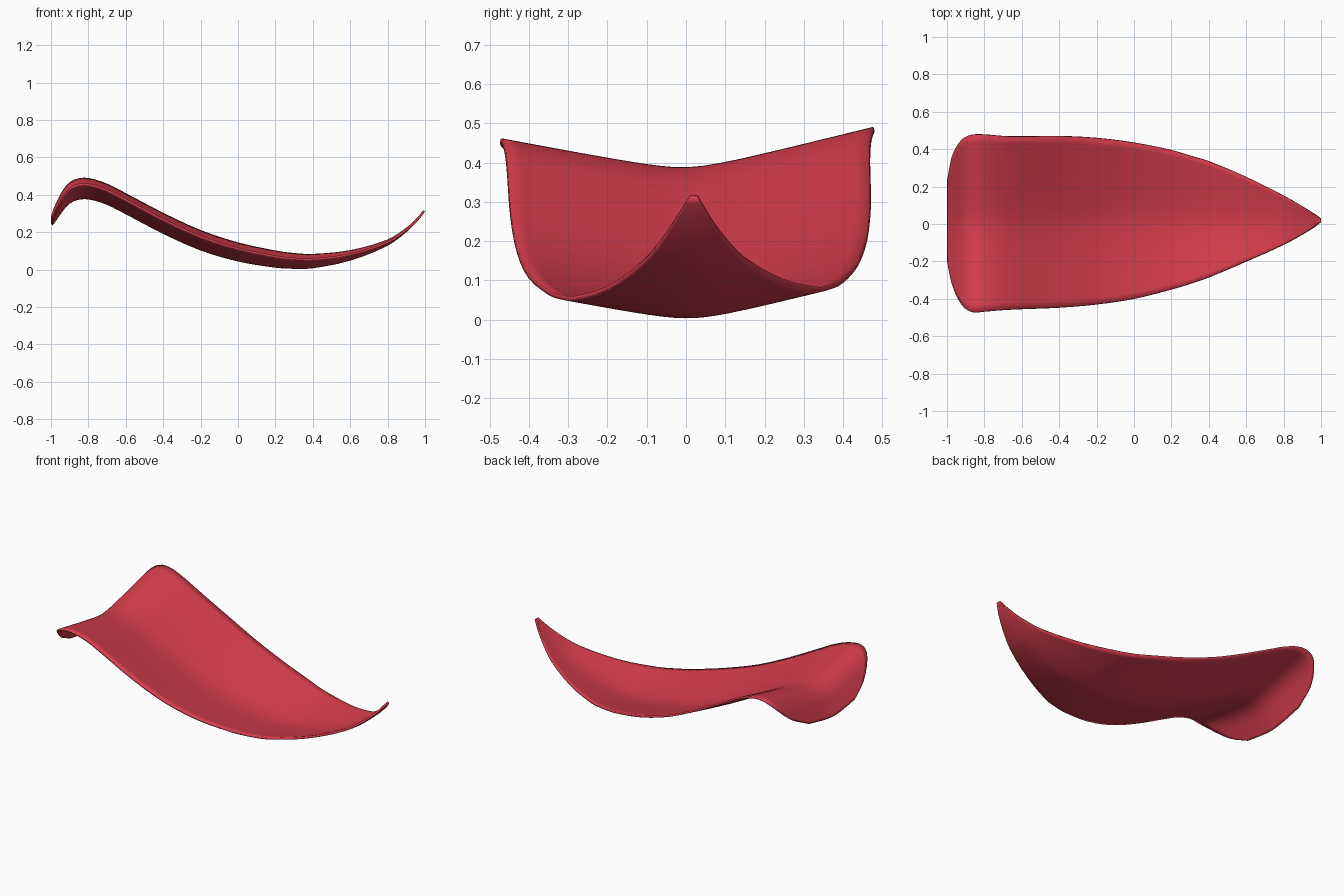
import bpy, math

if "Cube" in bpy.data.objects:
    bpy.data.objects.remove(bpy.data.objects["Cube"])

# Stations along the length: x, spine height, left edge y, right edge y
STATIONS = [
    (-0.995, 0.240, -0.20, 0.23), (-0.970, 0.275, -0.32, 0.36),
    (-0.920, 0.342, -0.43, 0.45), (-0.870, 0.374, -0.47, 0.476),
    (-0.800, 0.381, -0.468, 0.478), (-0.700, 0.352, -0.46, 0.47),
    (-0.600, 0.302, -0.455, 0.468), (-0.400, 0.197, -0.447, 0.47),
    (-0.200, 0.108, -0.43, 0.46), (0.000, 0.049, -0.40, 0.435),
    (0.200, 0.016, -0.35, 0.395), (0.300, 0.010, -0.32, 0.365),
    (0.400, 0.013, -0.285, 0.335), (0.600, 0.054, -0.20, 0.25),
    (0.800, 0.134, -0.11, 0.15), (0.900, 0.208, -0.055, 0.092),
    (0.960, 0.268, -0.018, 0.055), (0.995, 0.313, 0.01, 0.03),
]
COLS, STEPS = 24, 3


def smooth_rows(pts, steps):
    """Interpolate stations with cubic tangents measured along x."""
    def slope(i, k):
        a, b = pts[max(i - 1, 0)], pts[min(i + 1, len(pts) - 1)]
        return (b[k] - a[k]) / (b[0] - a[0])
    rows = []
    for i in range(len(pts) - 1):
        p, q = pts[i], pts[i + 1]
        h = q[0] - p[0]
        for s in range(steps):
            t = s / steps
            row = [p[0] + h * t]
            for k in (1, 2, 3):
                row.append((2*t**3 - 3*t**2 + 1) * p[k] + (t**3 - 2*t**2 + t) * h * slope(i, k)
                           + (3*t**2 - 2*t**3) * q[k] + (t**3 - t**2) * h * slope(i + 1, k))
            rows.append(row)
    rows.append(list(pts[-1]))
    return rows


def dish(y):
    """Soft V cross-section with a slight sideways tilt."""
    return 0.22 * (math.hypot(y, 0.08) - 0.08) + 0.03 * y


# Curved sheet lofted from the stations
rows = smooth_rows(STATIONS, STEPS)
verts, faces = [], []
for x, z, lo, hi in rows:
    mid = 0.01 + 0.01 * x
    for c in range(COLS + 1):
        y = lo + (hi - lo) * c / COLS
        verts.append((x, y, z + dish(y - mid)))
n = COLS + 1
for r in range(len(rows) - 1):
    for c in range(COLS):
        a = r * n + c
        faces.append((a, a + n, a + n + 1, a + 1))

mesh = bpy.data.meshes.new("petal")
mesh.from_pydata(verts, [], faces)
mesh.shade_smooth()
petal = bpy.data.objects.new("petal", mesh)
bpy.context.collection.objects.link(petal)

# Thin shell thickness
shell = petal.modifiers.new("thickness", "SOLIDIFY")
shell.thickness = 0.012
shell.offset = 0

# Red colour
red = bpy.data.materials.new("red")
red.diffuse_color = (0.67, 0.047, 0.073, 1)
red.use_nodes = True
red.node_tree.nodes["Principled BSDF"].inputs["Base Color"].default_value = red.diffuse_color
mesh.materials.append(red)
